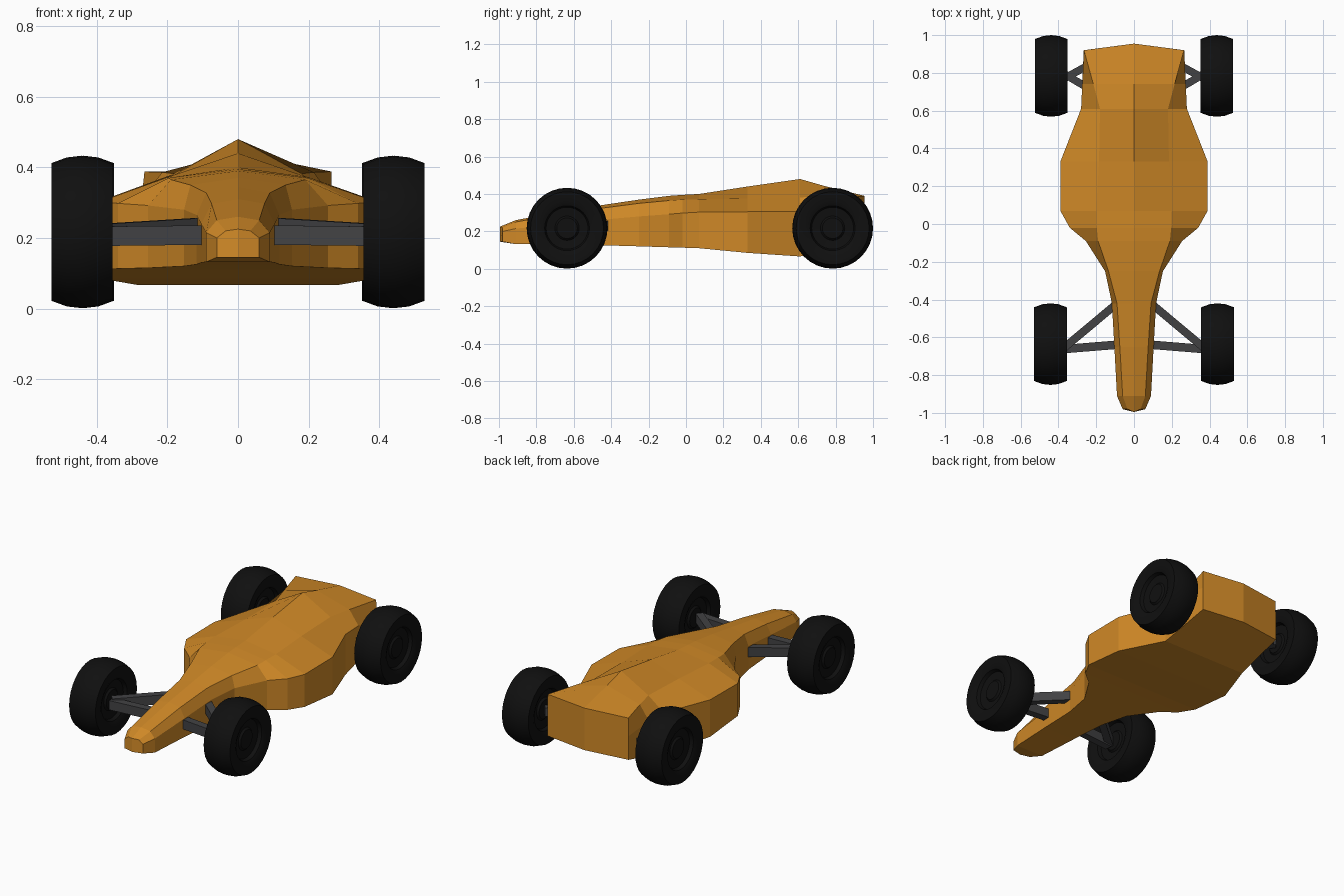
import bpy, bmesh, math
from mathutils import Vector, Matrix

if "Cube" in bpy.data.objects:
    bpy.data.objects.remove(bpy.data.objects["Cube"])


def material(name, rgb):
    m = bpy.data.materials.new(name)
    m.diffuse_color = (*rgb, 1)
    m.use_nodes = True
    m.node_tree.nodes["Principled BSDF"].inputs["Base Color"].default_value = m.diffuse_color
    return m


ORANGE = material("orange_paint", (0.63, 0.25, 0.02))
BLACK = material("tyre_black", (0.005, 0.005, 0.005))
GREY = material("arm_grey", (0.055, 0.055, 0.058))


def finish(bm, name, mat):
    bmesh.ops.recalc_face_normals(bm, faces=bm.faces)
    mesh = bpy.data.meshes.new(name)
    bm.to_mesh(mesh)
    bm.free()
    mesh.materials.append(mat)
    obj = bpy.data.objects.new(name, mesh)
    bpy.context.collection.objects.link(obj)
    return obj


# Body: lofted faceted sections
# y, centre y offset, top z, shoulder x, z, side x, z, bottom z
SECTIONS = [
    (-0.98, -0.015, 0.225, 0.035, 0.22, 0.06, 0.20, 0.145),
    (-0.91, 0, 0.26, 0.06, 0.25, 0.09, 0.215, 0.132),
    (-0.65, 0, 0.31, 0.075, 0.297, 0.104, 0.24, 0.13),
    (-0.42, 0, 0.345, 0.09, 0.328, 0.117, 0.265, 0.125),
    (-0.25, 0, 0.37, 0.135, 0.35, 0.153, 0.28, 0.12),
    (-0.09, 0, 0.39, 0.19, 0.365, 0.255, 0.292, 0.115),
    (-0.02, 0, 0.395, 0.197, 0.37, 0.34, 0.298, 0.113),
    (0.07, 0, 0.40, 0.20, 0.372, 0.39, 0.303, 0.11),
    (0.33, 0, 0.44, 0.185, 0.376, 0.39, 0.305, 0.085),
    (0.61, 0, 0.48, 0.18, 0.382, 0.28, 0.305, 0.066),
    (0.74, 0, 0.443, 0.215, 0.386, 0.274, 0.305, 0.097),
    (0.92, 0.035, 0.39, 0.265, 0.388, 0.266, 0.28, 0.14),
]
bm = bmesh.new()
rings = []
for y, dy, zt, xs, zs, xw, zw, zb in SECTIONS:
    right = [(xs, y, zs), (xw, y, zw), (xw, y, zb)]
    left = [(-a, b, c) for a, b, c in reversed(right)]
    loop = [(0, y + dy, zt)] + right + [(0, y + dy, zb)] + left
    rings.append([bm.verts.new(p) for p in loop])
for a, b in zip(rings, rings[1:]):
    for i in range(8):
        j = (i + 1) % 8
        bm.faces.new((a[i], a[j], b[j], b[i]))
for r in (rings[0], rings[-1]):
    bm.faces.new((r[0], r[1], r[2], r[3], r[4]))
    bm.faces.new((r[0], r[4], r[5], r[6], r[7]))
finish(bm, "body", ORANGE)


# Wheels: lathed tyre with recessed hub on both faces
HALF = [(0.043, 0.211), (0.0865, 0.195), (0.0865, 0.145), (0.075, 0.12),
        (0.055, 0.112), (0.05, 0.065), (0.06, 0.055), (0.06, 0)]
PROFILE = [(-x, r) for x, r in reversed(HALF)] + [(0, 0.216)] + HALF


def wheel(name, x, y):
    bm = bmesh.new()
    vs = [bm.verts.new((px, 0, r)) for px, r in PROFILE]
    edges = [bm.edges.new(p) for p in zip(vs, vs[1:])]
    bmesh.ops.spin(bm, geom=vs + edges, cent=(0, 0, 0), axis=(1, 0, 0),
                   angle=math.tau, steps=32, use_duplicate=False)
    bmesh.ops.remove_doubles(bm, verts=bm.verts, dist=1e-4)
    bmesh.ops.translate(bm, verts=bm.verts, vec=(x, y, 0.217))
    obj = finish(bm, name, BLACK)
    bpy.ops.object.select_all(action='DESELECT')
    bpy.context.view_layer.objects.active = obj
    obj.select_set(True)
    bpy.ops.object.shade_smooth_by_angle(angle=math.radians(25))


# Suspension arms: square bars between two points
def arm(name, p, q, width, height):
    p, q = Vector(p), Vector(q)
    d = q - p
    along = d.normalized()
    side = Vector((0, 0, 1)).cross(along).normalized()
    up = along.cross(side)
    rot = Matrix((along, side, up)).transposed().to_4x4()
    m = Matrix.Translation((p + q) / 2) @ rot @ Matrix.Diagonal((d.length, width, height, 1))
    bm = bmesh.new()
    bmesh.ops.create_cube(bm, size=1, matrix=m)
    finish(bm, name, GREY)


ARMS = [
    ("front_arm", (0.10, -0.64, 0.208), (0.37, -0.662, 0.205), 0.045, 0.055),
    ("front_brace", (0.095, -0.425, 0.23), (0.37, -0.655, 0.213), 0.042, 0.055),
    ("rear_arm", (0.16, 0.725 - 0.055, 0.22), (0.37, 0.795, 0.215), 0.04, 0.05),
    ("rear_brace", (0.16, 0.885, 0.22), (0.37, 0.77, 0.215), 0.04, 0.05),
]
for s, tag in ((1, "right"), (-1, "left")):
    wheel("front_wheel_" + tag, s * 0.4425, -0.636)
    wheel("rear_wheel_" + tag, s * 0.4385, 0.784)
    for name, p, q, w, h in ARMS:
        arm(f"{name}_{tag}", (s * p[0], p[1], p[2]), (s * q[0], q[1], q[2]), w, h)
